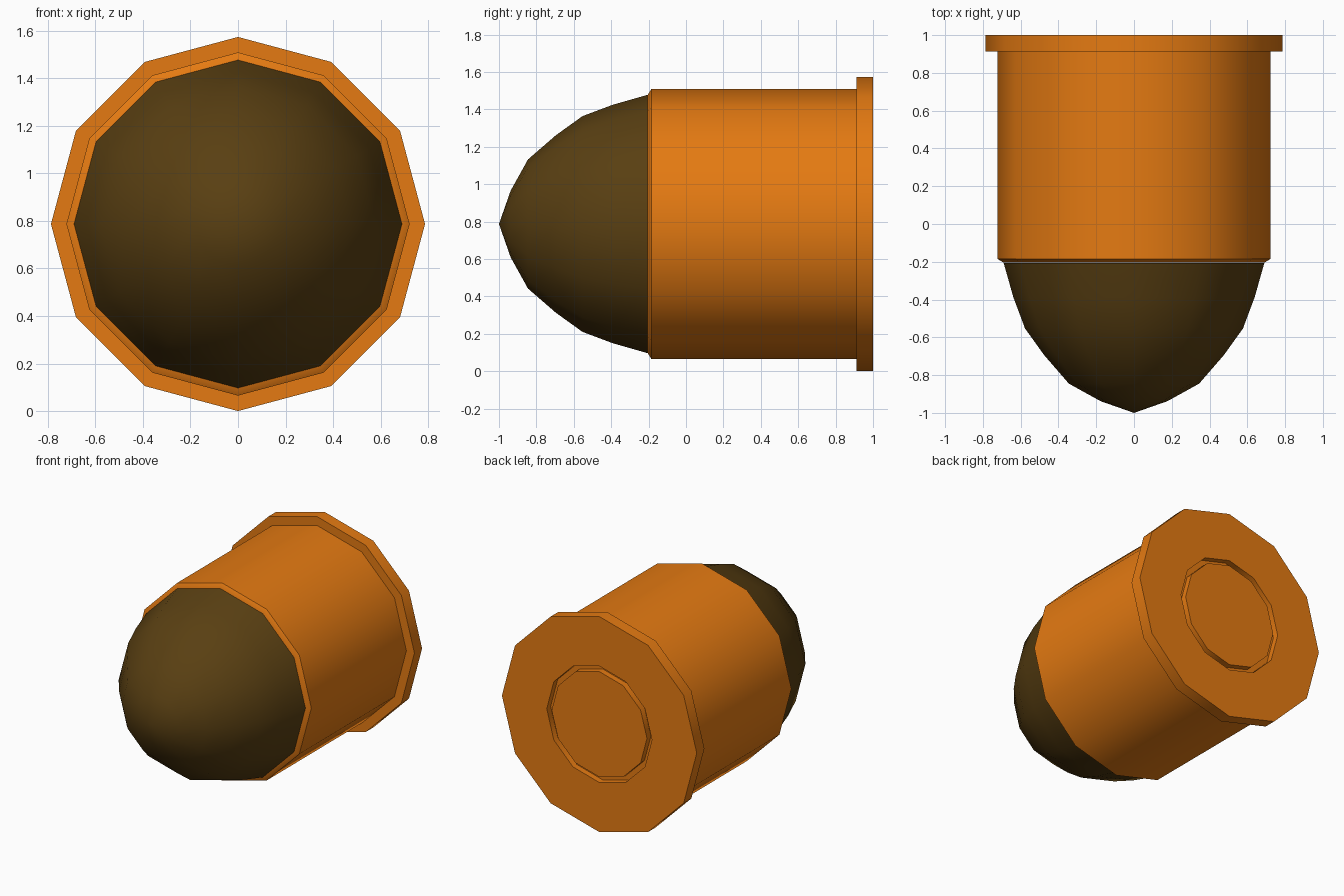
import bpy, bmesh
from math import pi, sin, cos, radians

if "Cube" in bpy.data.objects:
    bpy.data.objects.remove(bpy.data.objects["Cube"])

SIDES = 12
AXIS_Z = 0.787


def material(name, color):
    m = bpy.data.materials.new(name)
    m.diffuse_color = (*color, 1)
    m.use_nodes = True
    m.node_tree.nodes["Principled BSDF"].inputs["Base Color"].default_value = m.diffuse_color
    return m


def lathe(name, profile, mat):
    """Revolve (radius, y) points around the horizontal y axis."""
    bm = bmesh.new()
    rings = []
    for r, y in profile:
        if r == 0:
            rings.append([bm.verts.new((0, y, AXIS_Z))] * SIDES)
        else:
            rings.append([bm.verts.new((r * sin(2 * pi * i / SIDES), y,
                                        AXIS_Z + r * cos(2 * pi * i / SIDES)))
                          for i in range(SIDES)])
    for a, b in zip(rings, rings[1:]):
        for i in range(SIDES):
            j = (i + 1) % SIDES
            bm.faces.new(dict.fromkeys((a[i], a[j], b[j], b[i])))
    bmesh.ops.recalc_face_normals(bm, faces=bm.faces)
    mesh = bpy.data.meshes.new(name)
    bm.to_mesh(mesh)
    bm.free()
    mesh.materials.append(mat)
    ob = bpy.data.objects.new(name, mesh)
    bpy.context.collection.objects.link(ob)
    bpy.ops.object.select_all(action='DESELECT')
    ob.select_set(True)
    bpy.context.view_layer.objects.active = ob
    bpy.ops.object.shade_smooth_by_angle(angle=radians(40))
    return ob


brass = material("orange_brass", (0.78, 0.195, 0.006))
dark = material("dark_bronze", (0.1, 0.05, 0.006))

# Casing: chamfered mouth, wall, rim, and narrow primer groove in the base
lathe("casing", [
    (0, -0.205), (0.69, -0.205), (0.722, -0.185), (0.722, 0.912),
    (0.787, 0.912), (0.787, 1.0), (0.425, 1.0), (0.425, 0.955),
    (0.385, 0.955), (0.385, 1.0), (0, 1.0)], brass)

# Rounded tip seated in the casing mouth
lathe("tip", [
    (0.69, -0.207), (0.638, -0.39), (0.577, -0.553), (0.475, -0.695),
    (0.345, -0.845), (0.177, -0.938), (0, -1.0)], dark)
